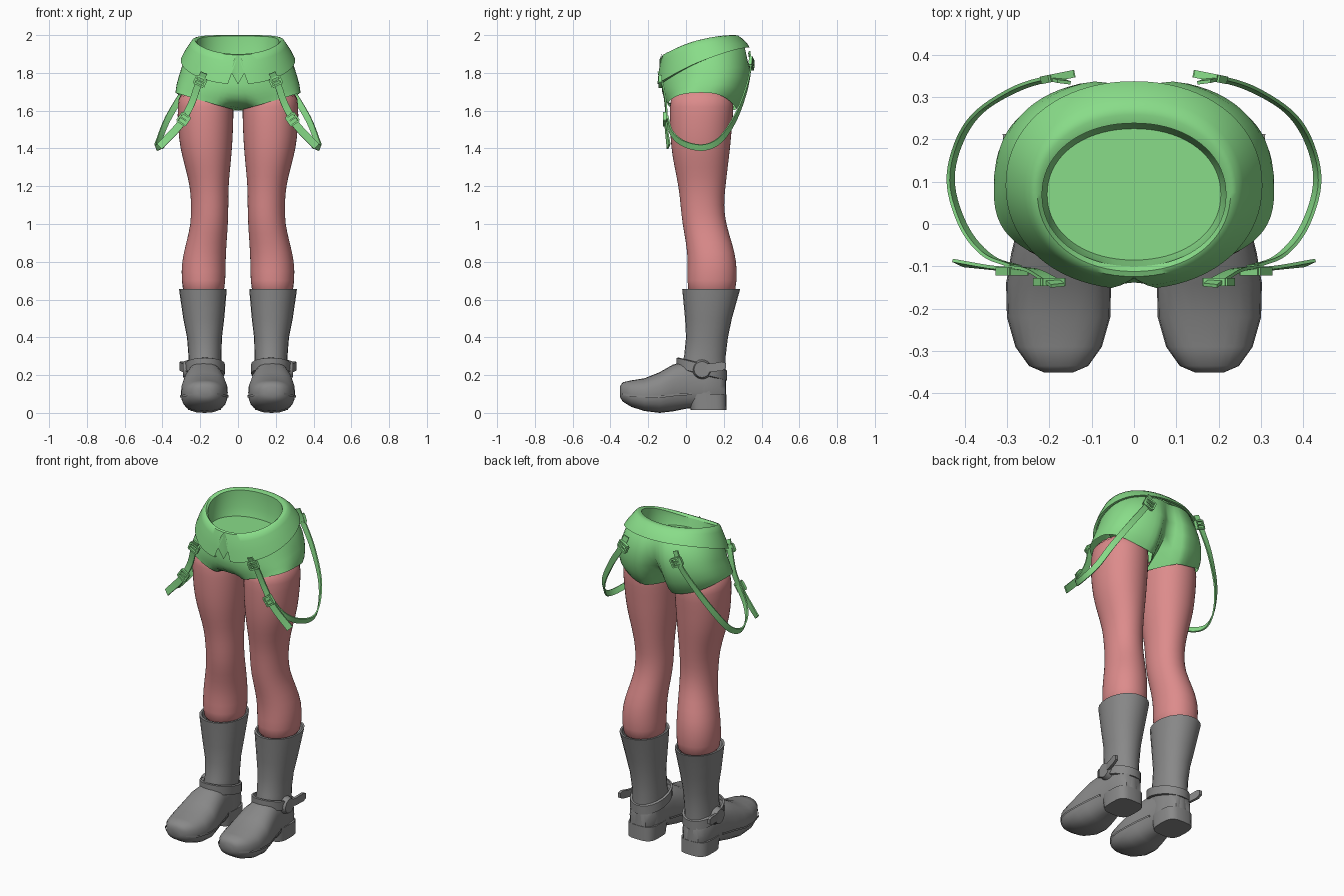
import bpy, bmesh
from math import sin, cos, pi, radians, exp, copysign
from mathutils import Vector, Matrix

cube = bpy.data.objects.get("Cube")
if cube:
    bpy.data.objects.remove(cube, do_unlink=True)


def material(name, rgb):
    m = bpy.data.materials.new(name)
    m.use_nodes = True
    m.diffuse_color = (*rgb, 1)
    m.node_tree.nodes["Principled BSDF"].inputs["Base Color"].default_value = (*rgb, 1)
    return m


GREEN = material("green cloth", (0.25, 0.72, 0.25))
PINK = material("pink skin", (0.72, 0.26, 0.26))
GREY = material("grey leather", (0.25, 0.25, 0.25))


def finish(name, bm, mat, mirror=True, angle=45, subdiv=0):
    bmesh.ops.recalc_face_normals(bm, faces=bm.faces)
    me = bpy.data.meshes.new(name)
    bm.to_mesh(me)
    bm.free()
    me.materials.append(mat)
    ob = bpy.data.objects.new(name, me)
    bpy.context.collection.objects.link(ob)
    if subdiv:
        ob.modifiers.new("smooth", 'SUBSURF').levels = subdiv
    if mirror:
        ob.modifiers.new("mirror", 'MIRROR')
    bpy.ops.object.select_all(action='DESELECT')
    bpy.context.view_layer.objects.active = ob
    ob.select_set(True)
    bpy.ops.object.shade_smooth_by_angle(angle=radians(angle))
    return ob


def loft(rings, closed=True, start=False, end=False, bm=None):
    """Skin a list of equally long point rings."""
    bm = bm or bmesh.new()
    vs = [[bm.verts.new(p) for p in r] for r in rings]
    n = len(vs[0])
    for a, b in zip(vs, vs[1:]):
        for i in range(n if closed else n - 1):
            j = (i + 1) % n
            bm.faces.new((a[i], a[j], b[j], b[i]))
    if start:
        bm.faces.new(vs[0])
    if end:
        bm.faces.new(vs[-1])
    return bm


def power(v, p):
    return copysign(abs(v) ** p, v)


def oval(a, rx, yf, yb, p=1.0):
    """Point of a rounded oval reaching from yf (front) to yb (back)."""
    return rx * power(cos(a), p), (yf + yb) / 2 + (yb - yf) / 2 * power(sin(a), p)


def column(rows, n=24, p=0.95):
    """Rings for an upright limb: z, inner x, outer x, front y, back y."""
    out = []
    for z, x0, x1, yf, yb in rows:
        pts = [oval(2 * pi * i / n, (x1 - x0) / 2, yf, yb, p) for i in range(n)]
        out.append([(x + (x0 + x1) / 2, y, z) for x, y in pts])
    return out


# Legs
finish("legs", loft(column([
    (0.60, 0.075, 0.29, 0.01, 0.26), (0.70, 0.065, 0.30, 0.005, 0.27),
    (0.80, 0.065, 0.30, 0.01, 0.27), (0.90, 0.06, 0.275, 0.00, 0.245),
    (1.00, 0.052, 0.25, -0.02, 0.212), (1.10, 0.05, 0.248, -0.03, 0.20),
    (1.20, 0.05, 0.255, -0.04, 0.21), (1.30, 0.04, 0.28, -0.062, 0.222),
    (1.40, 0.03, 0.308, -0.08, 0.235), (1.52, 0.024, 0.32, -0.087, 0.245),
    (1.62, 0.022, 0.322, -0.088, 0.255), (1.72, 0.03, 0.315, -0.08, 0.25)]),
    start=True, end=True), PINK, subdiv=1)

# Boot shafts with a folded rim
finish("boot_shafts", loft(column([
    (0.60, 0.08, 0.285, 0.02, 0.25), (0.655, 0.07, 0.30, -0.005, 0.275),
    (0.655, 0.06, 0.312, -0.02, 0.287), (0.625, 0.062, 0.308, -0.017, 0.278),
    (0.50, 0.073, 0.29, -0.005, 0.243), (0.40, 0.085, 0.27, 0.0, 0.222),
    (0.30, 0.088, 0.262, -0.01, 0.21), (0.20, 0.09, 0.262, -0.04, 0.21),
    (0.10, 0.09, 0.262, -0.03, 0.212)]), end=True), GREY)

# Boot feet, skinned from toe to heel: y, half width, bottom, top
foot = []
for y, w, lo, hi in [
        (-0.35, 0.035, 0.085, 0.14), (-0.335, 0.07, 0.06, 0.162), (-0.29, 0.102, 0.032, 0.172),
        (-0.22, 0.122, 0.01, 0.183), (-0.14, 0.124, 0.0, 0.215), (-0.07, 0.112, 0.008, 0.255),
        (0.0, 0.095, 0.022, 0.275), (0.10, 0.086, 0.03, 0.27), (0.18, 0.075, 0.03, 0.24),
        (0.208, 0.05, 0.04, 0.20)]:
    foot.append([(0.178 + w * power(cos(a), 0.8), y,
                  (lo + hi) / 2 + (hi - lo) / 2 * power(sin(a), 0.8))
                 for a in (2 * pi * i / 24 for i in range(24))])
finish("boot_feet", loft(foot, start=True, end=True), GREY)

# Heel blocks
finish("boot_heels", loft(column([
    (0.016, 0.09, 0.265, 0.025, 0.215), (0.10, 0.088, 0.267, 0.01, 0.213)], p=0.6),
    start=True, end=True), GREY, angle=35)

# Sole welts around the feet
welt = [(x, y, z) for x, y, z in (
    (0.178 + s * (w + 0.004), y, z) for s, seq in ((1, 1), (-1, -1)) for y, w, z in [
        (-0.34, 0.062, 0.095), (-0.29, 0.105, 0.085), (-0.21, 0.125, 0.08),
        (-0.13, 0.125, 0.08), (-0.05, 0.108, 0.09), (0.03, 0.092, 0.095)][::seq])]
finish("sole_welts", loft([[(x, y, z + h) for x, y, z in welt] for h in (0, 0.012)],
                          closed=False), GREY)

# Ankle straps, sloping down toward the back
band = []
for grow, h in ((0, 0.03), (0.012, 0.026), (0.012, -0.026), (0, -0.03)):
    ring = column([(0, 0.082 - grow, 0.268 + grow, -0.038 - grow, 0.205 + grow)])[0]
    band.append([(x, y, 0.243 - (y - 0.04) * 0.25 + h) for x, y, z in ring])
finish("ankle_straps", loft(band), GREY)

# Round strap studs with a loose tab behind
bm = bmesh.new()
bmesh.ops.create_cone(bm, cap_ends=True, segments=20, radius1=0.052, radius2=0.042, depth=0.03,
                      matrix=Matrix.Translation((0.275, 0.085, 0.23)) @ Matrix.Rotation(pi / 2, 4, 'Y'))
finish("ankle_studs", bm, GREY)
tab = []
for x, y, z, h in [(0.275, 0.08, 0.235, 0.022), (0.29, 0.14, 0.24, 0.022),
                   (0.30, 0.19, 0.247, 0.024), (0.302, 0.212, 0.25, 0.014)]:
    tab.append([(x + dx, y, z + h * s) for dx, s in ((-0.008, -1), (0.008, -1), (0.008, 1), (-0.008, 1))])
finish("ankle_tabs", loft(tab, start=True, end=True), GREY)


# Shorts: one skin that pinches together at the crotch
def front_share(a):
    return (1 - sin(a)) / 2


def crest_z(a):
    return 2.0 - 0.1 * front_share(a) ** 2


def band_z(a):
    return 1.935 - 0.195 * front_share(a) ** 1.5


def hem_z(a):
    return 1.60 + 0.095 * abs(cos(a)) ** (1.7 if sin(a) > 0 else 0.8)


N = 72
shorts = []
# drop from band to hem, half width, front, back, front pinch, back pinch
for f, rx, yf, yb, pf, pb in [
        (-1, 0.23, -0.108, 0.26, 0, 0), (0, 0.285, -0.13, 0.32, 0, 0.08),
        (0.35, 0.305, -0.125, 0.345, 0, 0.16), (0.55, 0.316, -0.12, 0.343, 0.04, 0.28),
        (0.75, 0.325, -0.112, 0.325, 0.15, 0.5), (0.9, 0.329, -0.106, 0.3, 0.5, 0.75),
        (1, 0.331, -0.102, 0.272, 0.97, 0.97)]:
    ring = []
    for i in range(N):
        a = 2 * pi * i / N
        x, y = oval(a, rx, yf, yb, 0.95 - 0.2 * max(f, 0))
        pinch = (pb if sin(a) > 0 else pf) * exp(-(x / 0.052) ** 2)
        y += (0.09 - y) * pinch
        z = crest_z(a) - 0.03 if f < 0 else band_z(a) + (hem_z(a) - band_z(a)) * f
        ring.append((x, y, z))
    shorts.append(ring)
finish("shorts", loft(shorts), GREEN, mirror=False, angle=60)

# Folded waistband, open in a notch at the front
waist = []
# drop from crest to lower edge, half width, front, back, notch half angle
for t, rx, yf, yb, gap in [
        (0.08, 0.217, -0.1, 0.238, 0), (0, 0.228, -0.112, 0.258, 0), (0.03, 0.242, -0.124, 0.275, 0.0),
        (0.25, 0.258, -0.135, 0.295, 0.035), (0.6, 0.282, -0.146, 0.32, 0.1), (1, 0.303, -0.154, 0.337, 0.16),
        (1, 0.288, -0.136, 0.322, 0.16)]:
    row = []
    for i in range(N + 1):
        a = -pi / 2 + gap + (2 * pi - 2 * gap) * i / N
        x, y = oval(a, rx, yf, yb, 0.95)
        row.append((x, y, crest_z(a) + (band_z(a) - crest_z(a)) * t))
    waist.append(row)
finish("waistband", loft(waist, closed=False), GREEN, mirror=False, angle=50)

# Inner floor closing the waist opening
bowl = [[(x, y, z) for x, y in (oval(2 * pi * i / N, rx, yf, yb, 0.95) for i in range(N))]
        for z, rx, yf, yb in ((1.84, 0.205, -0.085, 0.225), (1.89, 0.217, -0.1, 0.238))]
bowl.append([(x, y, z) for x, y, z in waist[0][N // 4 * 1:N] + waist[0][:N // 4]])
finish("waist_lining", loft(bowl, start=True), GREEN, mirror=False)

# Fly tongue in the notch
bm = bmesh.new()
bm.faces.new([bm.verts.new(p) for p in (
    (0, -0.128, 1.9), (0.022, -0.14, 1.87), (0.035, -0.142, 1.80), (0.0, -0.138, 1.74))])
finish("fly_tongue", bm, GREEN)


# Hanging straps
def strap(name, pts, width, steps=6):
    pts = [Vector(p) for p in pts]
    ext = [2 * pts[0] - pts[1]] + pts + [2 * pts[-1] - pts[-2]]
    path = []
    for p0, p1, p2, p3 in zip(ext, ext[1:], ext[2:], ext[3:]):
        for k in range(steps):
            t = k / steps
            path.append(0.5 * (2 * p1 + (p2 - p0) * t + (2 * p0 - 5 * p1 + 4 * p2 - p3) * t * t
                               + (3 * p1 - p0 - 3 * p2 + p3) * t ** 3))
    path.append(pts[-1])
    rings = []
    for i, p in enumerate(path):
        tan = (path[min(i + 1, len(path) - 1)] - path[max(i - 1, 0)]).normalized()
        out = Vector((p.x - 0.17, (p.y - 0.1) * 1.6, -0.1))
        side = tan.cross(out).normalized() * width / 2
        nrm = side.cross(tan).normalized() * 0.004
        rings.append([p + side + nrm, p - side + nrm, p - side - nrm, p + side - nrm])
    finish(name, loft(rings, start=True, end=True), GREEN, angle=40)


strap("front_straps", [(0.18, -0.145, 1.80), (0.21, -0.125, 1.74), (0.245, -0.108, 1.64),
                       (0.29, -0.103, 1.55)], 0.036)
strap("strap_tails", [(0.27, -0.108, 1.58), (0.32, -0.105, 1.51), (0.415, -0.092, 1.41)], 0.04)
strap("strap_loops", [(0.28, -0.10, 1.565), (0.345, -0.075, 1.48), (0.40, -0.01, 1.425), (0.432, 0.09, 1.405),
                      (0.418, 0.18, 1.445), (0.37, 0.26, 1.56), (0.28, 0.318, 1.71),
                      (0.2, 0.342, 1.83), (0.165, 0.335, 1.91)], 0.034)


# Buckles: open frames with a centre bar
def buckle(name, loc, w, h, tilt, turn=0):
    bm = bmesh.new()
    base = Matrix.Translation(loc) @ Matrix.Rotation(turn, 4, 'Z') @ Matrix.Rotation(radians(tilt), 4, 'Y')
    for x, z, sx, sz in ((-w / 2, 0, 0.01, h), (w / 2, 0, 0.01, h), (0, h / 2, w, 0.01),
                         (0, -h / 2, w, 0.01), (0, 0, w, 0.008)):
        bmesh.ops.create_cube(bm, size=1, matrix=base @ Matrix.Translation((x, 0, z))
                              @ Matrix.Diagonal((sx, 0.018, sz, 1)))
    finish(name, bm, GREEN, angle=30)


buckle("front_clips", (0.2, -0.137, 1.755), 0.055, 0.04, -25)
buckle("front_buckles", (0.288, -0.112, 1.555), 0.05, 0.05, -35)
buckle("back_clips", (0.18, 0.347, 1.85), 0.06, 0.045, -25, -0.2)
